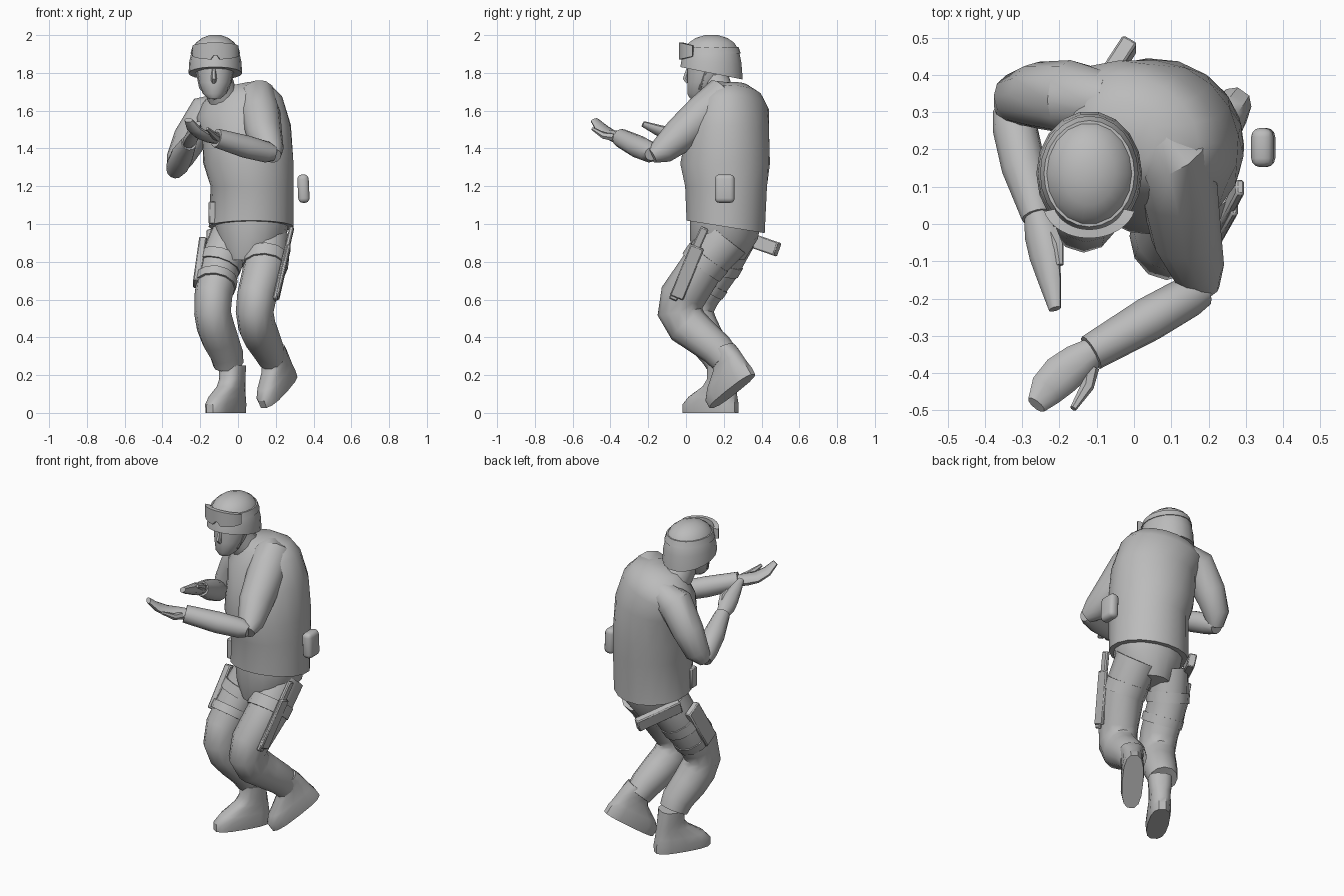
import bpy
import bmesh
from math import sin, cos, pi, copysign
from mathutils import Vector, Matrix

cube = bpy.data.objects.get("Cube")
if cube:
    bpy.data.objects.remove(cube, do_unlink=True)

X, Y, Z = Vector((1, 0, 0)), Vector((0, 1, 0)), Vector((0, 0, 1))

grey = bpy.data.materials.new("plain grey")
grey.use_nodes = True
colour = (0.5, 0.5, 0.5, 1)
grey.diffuse_color = colour
grey.node_tree.nodes["Principled BSDF"].inputs["Base Color"].default_value = colour


def finish(name, bm):
    bmesh.ops.recalc_face_normals(bm, faces=bm.faces)
    mesh = bpy.data.meshes.new(name)
    bm.to_mesh(mesh)
    bm.free()
    mesh.materials.append(grey)
    mesh.shade_smooth()
    mesh.set_sharp_from_angle(angle=0.75)
    obj = bpy.data.objects.new(name, mesh)
    bpy.context.collection.objects.link(obj)
    return obj


def loft(name, rings, closed=False):
    """Skin a list of point rings, capping both ends unless closed."""
    bm = bmesh.new()
    rows = [[bm.verts.new(p) for p in ring] for ring in rings]
    n = len(rows[0])
    pairs = list(zip(rows, rows[1:]))
    if closed:
        pairs.append((rows[-1], rows[0]))
    else:
        bm.faces.new(rows[0])
        bm.faces.new(rows[-1])
    for low, high in pairs:
        for i in range(n):
            j = (i + 1) % n
            bm.faces.new((low[i], low[j], high[j], high[i]))
    return finish(name, bm)


def oval(centre, a, b, ra, rb, n=12, power=1.0):
    def soft(v):
        return copysign(abs(v) ** power, v)
    turns = [2 * pi * i / n for i in range(n)]
    return [centre + a * ra * soft(cos(t)) + b * rb * soft(sin(t)) for t in turns]


def stack(name, sections, n=16, power=1.0):
    """Level rings: x, y, z, half width, half depth, yaw, side slope, back slope."""
    rings = []
    for x, y, z, rx, ry, yaw, sx, sy in sections:
        turn = Matrix.Rotation(yaw, 3, "Z")
        ring = oval(Vector((0, 0, 0)), turn @ X, turn @ Y, rx, ry, n, power)
        rings.append([p + Vector((x, y, z + sx * p.x + sy * p.y)) for p in ring])
    return loft(name, rings)


def limb(name, points, radii, ref=X, n=12):
    """Tube along points; a radius is a number or a (side, depth) pair."""
    pts = [Vector(p) for p in points]
    rings = []
    for i, p in enumerate(pts):
        t = Vector((0, 0, 0))
        if i:
            t += (p - pts[i - 1]).normalized()
        if i < len(pts) - 1:
            t += (pts[i + 1] - p).normalized()
        t.normalize()
        a = (ref - t * ref.dot(t)).normalized()
        r = radii[i] if isinstance(radii[i], tuple) else (radii[i], radii[i])
        rings.append(oval(p, a, t.cross(a), r[0], r[1], n))
    return loft(name, rings)


def bar(name, start, end, width, depth, bevel=0.006, segments=1):
    """Box running from start to end."""
    start, end = Vector(start), Vector(end)
    t = (end - start).normalized()
    a = (X - t * X.dot(t)).normalized()
    b = t.cross(a)
    frame = Matrix((a * width, b * depth, end - start)).transposed().to_4x4()
    bm = bmesh.new()
    bmesh.ops.create_cube(bm, size=1, matrix=Matrix.Translation((start + end) / 2) @ frame)
    bmesh.ops.bevel(bm, geom=bm.edges[:], offset=bevel, segments=segments,
                    affect="EDGES", profile=0.5)
    return finish(name, bm)


def band(name, centre, rx, ry, span, heights, thick, lean=1.0, n=20, closed=False):
    """Curved strip; heights gives (bottom, top) by angle, lean shrinks the top."""
    rings = []
    for i in range(n):
        d = -span + 2 * span * i / (n if closed else n - 1)
        low, high = heights(d)
        out = Vector((rx * sin(d), -ry * cos(d), 0))
        shrink = 1 - thick / rx
        mid = Vector(centre)
        rings.append([mid + out + Z * low, mid + out * lean + Z * high,
                      mid + out * lean * shrink + Z * high, mid + out * shrink + Z * low])
    return loft(name, rings, closed)


# Torso and hips
stack("torso", [
    (.07, .21, .985, .225, .21, 0, 0, -.16),
    (.075, .212, 1.2, .22, .22, 0, 0, 0),
    (.055, .207, 1.32, .24, .238, -.1, 0, 0),
    (.045, .222, 1.5, .238, .217, -.25, .1, 0),
    (.005, .245, 1.62, .235, .185, -.4, .25, 0),
    (-.01, .25, 1.685, .19, .145, -.45, .28, 0),
    (-.03, .24, 1.735, .09, .085, -.45, .2, 0)], 18)
stack("hips", [
    (.07, .21, 1.02, .2, .19, 0, 0, 0),
    (.07, .2, .92, .185, .18, 0, 0, 0),
    (.05, .18, .81, .12, .13, 0, 0, 0)])

# Arms
limb("left_upper_arm",
     [(.04, .26, 1.69), (.095, .19, 1.665), (.12, .09, 1.58), (.14, -.03, 1.47),
      (.172, -.125, 1.39), (.19, -.18, 1.36)],
     [.06, .11, .105, .095, .072, .04])
limb("left_forearm",
     [(.198, -.183, 1.37), (.155, -.19, 1.38), (.04, -.255, 1.41), (-.115, -.345, 1.455)],
     [.035, .056, .06, .05])
limb("right_upper_arm",
     [(-.07, .33, 1.62), (-.17, .34, 1.585), (-.255, .345, 1.45), (-.31, .335, 1.34),
      (-.335, .3, 1.28)],
     [.08, .1, .09, .072, .042])
limb("right_forearm",
     [(-.335, .31, 1.28), (-.32, .26, 1.31), (-.295, .15, 1.365), (-.26, .02, 1.43)],
     [.045, .06, .06, .042])


# Cupped hands: joined fingers and a separate thumb, rolled about the wrist
def hand(side, path, widths, thumb, roll):
    pts = [Vector(p) for p in path]
    ahead = (pts[-1] - pts[0]).normalized()
    across = Matrix.Rotation(roll, 3, ahead) @ ahead.cross(Z).normalized()
    limb(side + "_hand", pts, widths, across, 10)
    limb(side + "_thumb", thumb, [.022, .018, .009], across, 6)


hand("left", [(-.1, -.335, 1.452), (-.15, -.37, 1.462), (-.195, -.405, 1.475),
              (-.235, -.445, 1.505), (-.262, -.485, 1.55)],
     [(.036, .032), (.05, .032), (.055, .026), (.048, .022), (.028, .014)],
     [(-.115, -.385, 1.46), (-.125, -.435, 1.468), (-.163, -.495, 1.505)], 0)
hand("right", [(-.262, .03, 1.427), (-.25, -.03, 1.45), (-.24, -.085, 1.475),
               (-.225, -.155, 1.5), (-.212, -.228, 1.53)],
     [(.034, .032), (.048, .034), (.046, .03), (.034, .024), (.018, .014)],
     [(-.225, -.02, 1.46), (-.205, -.06, 1.49), (-.198, -.11, 1.51)], .6)

# Legs
limb("left_leg",
     [(.15, .21, .93), (.145, .09, .78), (.1, -.015, .62), (.088, -.032, .535),
      (.1, .01, .46), (.125, .08, .405), (.16, .165, .335), (.178, .208, .285)],
     [(.12, .135), (.115, .115), (.105, .122), (.1, .12), (.1, .112), (.098, .1),
      (.085, .09), (.072, .082)])
limb("right_leg",
     [(-.04, .24, .93), (-.1, .175, .78), (-.13, .058, .62), (-.135, .035, .53),
      (-.12, .06, .46), (-.095, .105, .39), (-.06, .165, .31), (-.05, .19, .255)],
     [(.11, .13), (.112, .113), (.1, .118), (.097, .112), (.1, .108), (.098, .098),
      (.088, .09), (.08, .08)])


# Boots: heel is towards local +y
def boot(name, place, yaw, pitch, shaft):
    obj = stack(name, [
        (0, 0, 0, .058, .165, 0, 0, 0),
        (0, 0, .045, .063, .165, 0, 0, 0),
        (0, .015, .085, .061, .142, 0, 0, 0),
        (0, .055, .14, .058, .095, 0, 0, 0),
        (0, .068, .18, .062, .075, 0, 0, 0),
        (0, .065, shaft, .068, .068, 0, 0, 0)], 14, .75)
    obj.data.transform(Matrix.Translation(place) @ Matrix.Rotation(yaw, 4, "Z")
                       @ Matrix.Rotation(pitch, 4, "X"))


boot("right_boot", (-.065, .13, 0), -.55, 0, .25)
boot("left_boot", (.215, .245, .115), -.62, .58, .215)

# Neck, head and nose
limb("neck", [(-.06, .23, 1.62), (-.09, .17, 1.71), (-.115, .14, 1.8)], [.095, .078, .075])
stack("head", [
    (-.125, .06, 1.665, .035, .04, 0, 0, 0),
    (-.125, .075, 1.69, .062, .07, 0, 0, 0),
    (-.122, .1, 1.75, .088, .095, 0, 0, 0),
    (-.12, .12, 1.82, .1, .115, 0, 0, 0),
    (-.12, .13, 1.9, .1, .12, 0, 0, 0)], 14)
limb("nose", [(-.128, .012, 1.82), (-.128, -.002, 1.77), (-.128, .012, 1.75)],
     [(.01, .012), (.016, .018), (.012, .012)], n=6)
for side in (-1, 1):
    limb("chin_strap", [(-.122 + side * .098, .11, 1.82), (-.125 + side * .075, .075, 1.72),
                        (-.125, .055, 1.66)], [.007, .007, .007], Y, 6)

# Helmet with goggles strapped on
stack("helmet", [
    (-.12, .135, 1.798, .142, .168, 0, 0, -.2),
    (-.12, .135, 1.86, .138, .161, 0, 0, -.05),
    (-.12, .135, 1.92, .124, .147, 0, 0, 0),
    (-.12, .135, 1.96, .102, .122, 0, 0, 0),
    (-.12, .135, 1.985, .07, .085, 0, 0, 0),
    (-.12, .135, 2.0, .03, .035, 0, 0, 0)], 18)
band("goggle_strap", (-.12, .135, 1.92), .132, .155, pi,
     lambda d: (-.018, .018), .016, .92, 24, True)


def lens(d):
    return (-.022 - .022 * cos(d) + (.022 if abs(d) < .15 else 0), .024 + .022 * cos(d))


band("goggles", (-.12, .06, 1.915), .126, .098, 1.3, lens, .03)

# Thigh straps
limb("left_thigh_strap", [(.147, .122, .825), (.142, .08, .77)],
     [(.124, .127), (.122, .124)])
limb("right_upper_strap", [(-.087, .19, .82), (-.103, .165, .77)],
     [(.119, .125), (.119, .122)])
limb("right_lower_strap", [(-.115, .118, .71), (-.121, .09, .67)],
     [(.114, .124), (.112, .124)])

# Thigh holsters and gear
bar("left_holster_plate", (.27, .06, .88), (.208, -.05, .61), .02, .075)
bar("left_holster_rod", (.285, .1, .98), (.195, -.07, .6), .024, .045)
bar("right_holster", (-.185, .21, .91), (-.218, .085, .68), .04, .1)
bar("rear_tube", (-.15, .27, .94), (-.01, .485, .865), .045, .075)
bar("belt_pouch", (-.135, .14, 1.0), (-.135, .14, 1.12), .04, .06)
bar("side_pouch", (.35, .205, 1.112), (.343, .205, 1.262), .06, .105, .024, 3)
